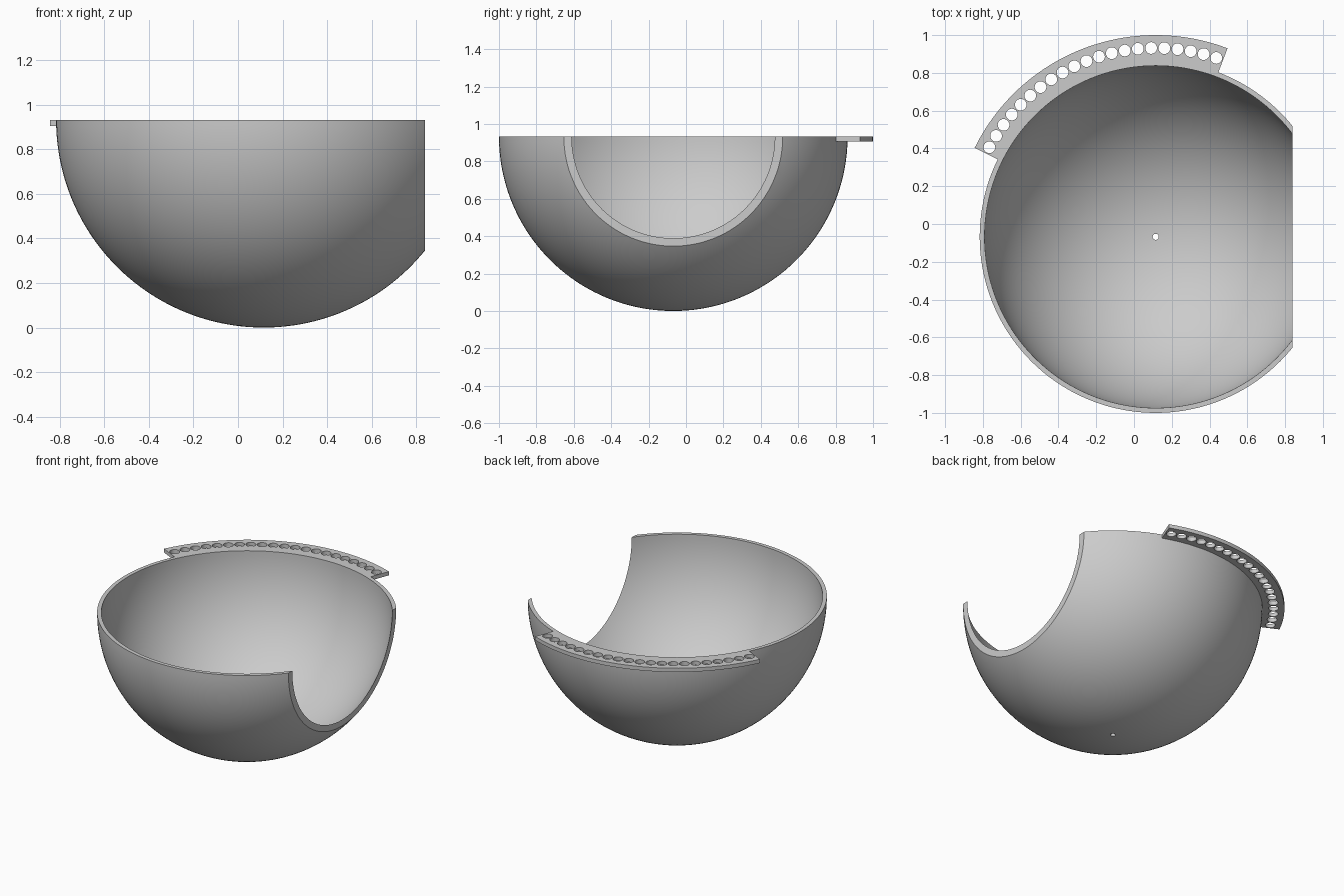
import bpy, bmesh
from math import sin, cos, pi, radians, asin
from mathutils import Vector

cube = bpy.data.objects.get("Cube")
if cube:
    bpy.data.objects.remove(cube, do_unlink=True)

CENTRE = Vector((0.115, -0.068, 0.932))   # centre of the sphere, at rim height
OUTER, INNER = 0.932, 0.906               # bowl wall radii
CUT_X = 0.84                              # flat cut on the left side
DRAIN = 0.016                             # hole at the bottom
SEGMENTS, RINGS = 144, 48

grey = bpy.data.materials.new("light_grey")
grey.use_nodes = True
colour = (0.6, 0.6, 0.6, 1)
grey.diffuse_color = colour
grey.node_tree.nodes["Principled BSDF"].inputs["Base Color"].default_value = colour


def finish(obj):
    obj.data.materials.clear()
    obj.data.materials.append(grey)
    bpy.ops.object.select_all(action="DESELECT")
    obj.select_set(True)
    bpy.context.view_layer.objects.active = obj
    bpy.ops.object.shade_smooth_by_angle(angle=radians(30))


def arc(radius, start, end, steps):
    return [(radius * cos(start + (end - start) * i / steps),
             radius * sin(start + (end - start) * i / steps)) for i in range(steps + 1)]


# Bowl: closed wall profile revolved about z, then sliced flat on one side
bm = bmesh.new()
profile = arc(OUTER, -pi / 2 + asin(DRAIN / OUTER), 0, RINGS)
profile += arc(INNER, 0, -pi / 2 + asin(DRAIN / INNER), RINGS)
verts = [bm.verts.new((x, 0, z)) for x, z in profile]
edges = [bm.edges.new((a, b)) for a, b in zip(verts, verts[1:] + verts[:1])]
bmesh.ops.spin(bm, geom=verts + edges, cent=(0, 0, 0), axis=(0, 0, 1),
               angle=2 * pi, steps=SEGMENTS, use_merge=False)
bmesh.ops.remove_doubles(bm, verts=bm.verts, dist=1e-5)
bmesh.ops.translate(bm, verts=bm.verts, vec=CENTRE)
bmesh.ops.bisect_plane(bm, geom=bm.verts[:] + bm.edges[:] + bm.faces[:], dist=1e-6,
                       plane_co=(CUT_X, 0, 0), plane_no=(1, 0, 0), clear_outer=True)
rim = [e for e in bm.edges if e.is_boundary]
bmesh.ops.triangle_fill(bm, edges=rim, use_beauty=True, normal=(1, 0, 0))
bmesh.ops.recalc_face_normals(bm, faces=bm.faces)
mesh = bpy.data.meshes.new("bowl")
bm.to_mesh(mesh)
bm.free()
bowl = bpy.data.objects.new("bowl", mesh)
bpy.context.collection.objects.link(bowl)
finish(bowl)

# Flange: flat curved strip with a row of round holes, extruded from an outline
THICK = 0.026
MIDDLE, HALF = radians(111.5), radians(42.35)
curve = bpy.data.curves.new("perforated_flange", "CURVE")
curve.dimensions = "2D"
curve.fill_mode = "BOTH"
curve.extrude = THICK / 2


def outline(points):
    spline = curve.splines.new("POLY")
    spline.points.add(len(points) - 1)
    for point, (x, y) in zip(spline.points, points):
        point.co = (x, y, 0, 1)
    spline.use_cyclic_u = True


outline(arc(1.068, MIDDLE - HALF, MIDDLE + HALF, 48) +
        arc(OUTER - 0.002, MIDDLE + HALF, MIDDLE - HALF, 48))
for i in range(-10, 11):
    a = MIDDLE + radians(4.02) * i
    outline([(cos(a) + x, sin(a) + y) for x, y in arc(0.031, 0, 2 * pi, 24)[:-1]])

flange = bpy.data.objects.new("perforated_flange", curve)
bpy.context.collection.objects.link(flange)
flange.location = CENTRE - Vector((0, 0, THICK / 2))
bpy.ops.object.select_all(action="DESELECT")
flange.select_set(True)
bpy.context.view_layer.objects.active = flange
bpy.ops.object.convert(target="MESH")
finish(bpy.context.view_layer.objects.active)
